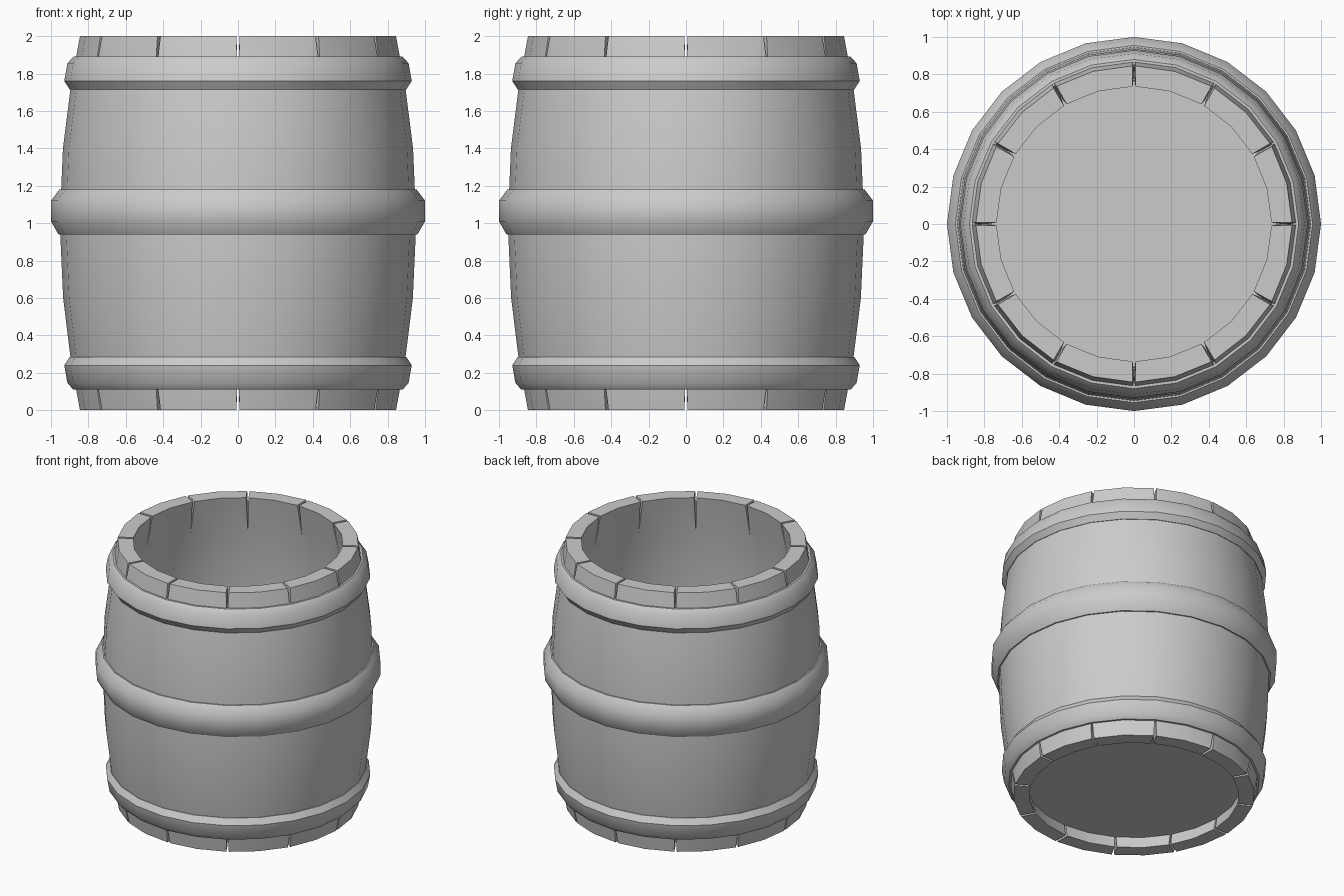
import bpy, bmesh
from math import sin, cos, pi, radians

if "Cube" in bpy.data.objects:
    bpy.data.objects.remove(bpy.data.objects["Cube"])

STAVES = 12
WALL = 0.11      # stave thickness
GAP = 0.011      # half angle of the open joint at the stave ends


def finish(name, bm, angle=35):
    bmesh.ops.remove_doubles(bm, verts=bm.verts, dist=0.0005)
    bmesh.ops.recalc_face_normals(bm, faces=bm.faces)
    me = bpy.data.meshes.new(name)
    bm.to_mesh(me)
    bm.free()
    ob = bpy.data.objects.new(name, me)
    bpy.context.collection.objects.link(ob)
    bpy.ops.object.select_all(action='DESELECT')
    ob.select_set(True)
    bpy.context.view_layer.objects.active = ob
    bpy.ops.object.shade_smooth_by_angle(angle=radians(angle))
    return ob


def polar(r, a, z):
    return (r * cos(a), r * sin(a), z)


def lathe(name, profile, sides=24, closed=True):
    bm = bmesh.new()
    rings = [[bm.verts.new(polar(r, 2 * pi * i / sides, z)) for i in range(sides)]
             for r, z in profile]
    pairs = list(zip(rings, rings[1:]))
    if closed:
        pairs.append((rings[-1], rings[0]))
    for a, b in pairs:
        for i in range(sides):
            j = (i + 1) % sides
            bm.faces.new((a[i], a[j], b[j], b[i]))
    return finish(name, bm, 40)


# Staves: bulging wall whose joints open into narrow notches at both ends
rows = [(0.845, 0), (0.893, 0.26), (0.935, 0.6), (0.953, 1.0),
        (0.936, 1.4), (0.893, 1.74), (0.845, 2.0)]
last = len(rows) - 1
bm = bmesh.new()
for s in range(STAVES):
    a0, a1 = 2 * pi * s / STAVES, 2 * pi * (s + 1) / STAVES
    outer, inner = [], []
    for k, (r, z) in enumerate(rows):
        g = GAP if k in (0, last) else 0
        angles = (a0 + g, (a0 + a1) / 2, a1 - g)
        outer.append([bm.verts.new(polar(r, a, z)) for a in angles])
        inner.append([bm.verts.new(polar(r - WALL, a, z)) for a in angles])
    for k in range(last):
        for c in (0, 1):
            for g in (outer, inner):
                bm.faces.new((g[k][c], g[k][c + 1], g[k + 1][c + 1], g[k + 1][c]))
    for k in (0, last):
        for c in (0, 1):
            bm.faces.new((outer[k][c], outer[k][c + 1], inner[k][c + 1], inner[k][c]))
    # notch side walls
    for k in (0, last - 1):
        for c in (0, 2):
            bm.faces.new((outer[k][c], outer[k + 1][c], inner[k + 1][c], inner[k][c]))
finish("staves", bm)

# Hoops: rounded bands with their backs buried in the wall
end_hoop = [(0.85, 1.89), (0.88, 1.89), (0.912, 1.855), (0.929, 1.76),
            (0.90, 1.715), (0.87, 1.715)]
lathe("top_hoop", end_hoop)
lathe("bottom_hoop", [(r, 2 - z) for r, z in end_hoop])
lathe("middle_hoop", [(0.93, 0.94), (0.96, 0.94), (1.0, 1.01), (1.0, 1.12),
                      (0.955, 1.18), (0.93, 1.18)])

# Floor disc recessed into the bottom
bm = bmesh.new()
bmesh.ops.create_circle(bm, cap_ends=True, segments=24, radius=0.77)
bmesh.ops.translate(bm, verts=bm.verts, vec=(0, 0, 0.09))
finish("floor", bm)
